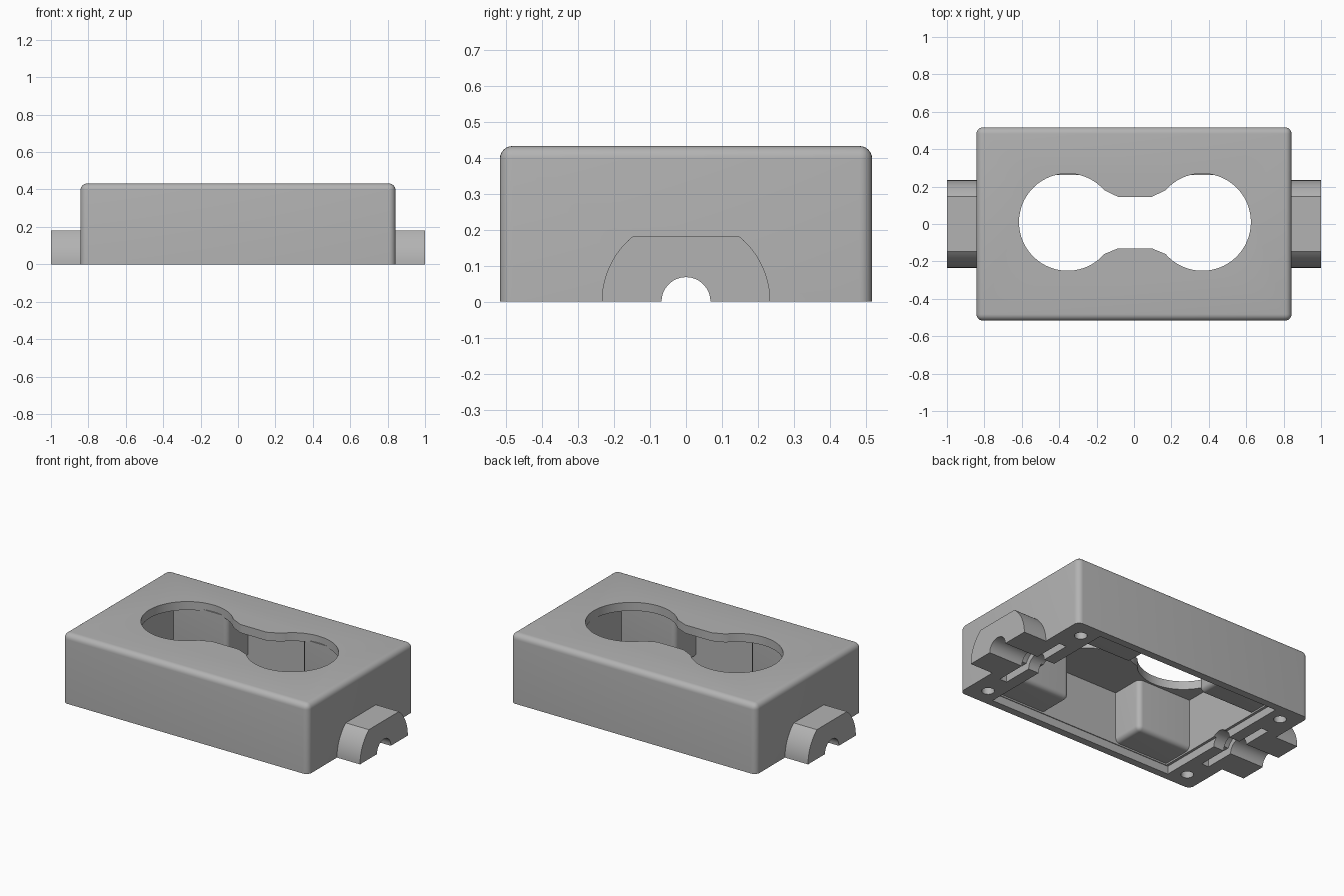
import bpy, bmesh
from math import sin, cos, radians, pi

cube = bpy.data.objects.get("Cube")
if cube:
    bpy.data.objects.remove(cube, do_unlink=True)

grey = bpy.data.materials.new("plain grey")
grey.use_nodes = True
grey.diffuse_color = (0.45, 0.45, 0.45, 1)
grey.node_tree.nodes["Principled BSDF"].inputs["Base Color"].default_value = grey.diffuse_color


def finish(name, bm):
    bmesh.ops.recalc_face_normals(bm, faces=bm.faces)
    mesh = bpy.data.meshes.new(name)
    bm.to_mesh(mesh)
    bm.free()
    mesh.materials.append(grey)
    obj = bpy.data.objects.new(name, mesh)
    bpy.context.collection.objects.link(obj)
    return obj


def prism(name, outline, start, end, along="z", radius=0, keep=None):
    """Extrude an outline along z or x; round every edge that is not in the kept plane."""
    bm = bmesh.new()
    place = (lambda p, d: (p[0], p[1], d)) if along == "z" else (lambda p, d: (d, p[0], p[1]))
    face = bm.faces.new([bm.verts.new(place(p, start)) for p in outline])
    new = bmesh.ops.extrude_face_region(bm, geom=[face])["geom"]
    for v in new:
        if isinstance(v, bmesh.types.BMVert):
            v.co[2 if along == "z" else 0] = end
    bmesh.ops.recalc_face_normals(bm, faces=bm.faces)
    if radius:
        edges = [e for e in bm.edges if not all(abs(v.co.z - keep) < 1e-4 for v in e.verts)]
        bmesh.ops.bevel(bm, geom=edges, offset=radius, segments=6, profile=0.5, affect="EDGES")
    return finish(name, bm)


def rect(x0, x1, y0, y1):
    return [(x0, y0), (x1, y0), (x1, y1), (x0, y1)]


def arc(cx, cy, r, a0, a1, n):
    return [(cx + r * cos(radians(a0 + (a1 - a0) * i / n)),
             cy + r * sin(radians(a0 + (a1 - a0) * i / n))) for i in range(n + 1)]


def cut(target, cutters):
    for c in cutters:
        c.hide_render = True
        c.hide_viewport = False
        mod = target.modifiers.new("cut", "BOOLEAN")
        mod.operation, mod.solver, mod.object = "DIFFERENCE", "EXACT", c
        with bpy.context.temp_override(object=target, active_object=target):
            bpy.ops.object.modifier_apply(modifier=mod.name)


def smooth(obj):
    bpy.ops.object.select_all(action="DESELECT")
    obj.select_set(True)
    bpy.context.view_layer.objects.active = obj
    bpy.ops.object.shade_smooth_by_angle(angle=radians(25))


HALF_X, HALF_Y, HEIGHT, CEILING = 0.842, 0.517, 0.432, 0.38

# Housing with rounded top and corners
housing = prism("housing", rect(-HALF_X, HALF_X, -HALF_Y, HALF_Y), 0, HEIGHT, radius=0.035, keep=0)

# Twin round opening joined by a narrow bridge
opening = (arc(-0.355, 0.01, 0.26, 41, 319, 48) + [(-0.085, -0.13), (0.095, -0.13)]
           + arc(0.365, 0.01, 0.26, -139, 139, 48) + [(0.095, 0.145), (-0.085, 0.145)])
cutters = [
    prism("cavity_cutter", rect(-0.626, 0.626, -0.465, 0.465), -0.1, CEILING),
    prism("rim_cutter", rect(-0.642, 0.642, -0.47, 0.47), -0.1, 0.05),
    prism("opening_cutter", opening, 0.2, 0.6),
]

# Screw holes, clamp slots and cable channels at both ends
channels = []
for s in (-1, 1):
    for t in (-1, 1):
        cutters.append(prism("screw_cutter", arc(s * 0.73, t * 0.405, 0.036, 0, 345, 23), -0.1, 0.25))
    cutters.append(prism("slot_cutter", rect(s * 0.74 - 0.025, s * 0.74 + 0.025, -0.26, 0.26), -0.1, 0.045))
    cutters.append(prism("saddle_cutter", arc(0, 0, 0.1, 0, 350, 35),
                         s * 0.74 - 0.025, s * 0.74 + 0.025, "x"))
    channel = prism("channel_cutter", arc(0, 0, 0.068, 0, 350, 35), s * 0.55, s * 1.1, "x")
    cutters.append(channel)
    channels.append(channel)
cut(housing, cutters)
smooth(housing)

# Cable collars: flat-topped half rounds
for s, side, channel in ((-1, "right", channels[0]), (1, "left", channels[1])):
    profile = arc(0, 0, 0.234, 0, 51, 12) + arc(0, 0, 0.234, 129, 180, 12)
    collar = prism(side + "_cable_collar", profile, s * 0.838, s, "x")
    cut(collar, [channel])
    smooth(collar)

# Corner blocks hanging from the ceiling inside the cavity
for s, side in ((-1, "right"), (1, "left")):
    for t, end in ((-1, "front"), (1, "back")):
        xs = sorted((s * 0.256, s * 0.70))
        ys = sorted((t * 0.262, t * 0.50))
        block = prism(f"{end}_{side}_inner_block", rect(*xs, *ys), 0.06, CEILING + 0.01,
                      radius=0.03, keep=CEILING + 0.01)
        # Trim the part buried in the walls
        cut(block, [prism("block_trim", rect(*sorted((s * 0.63, s * 0.9)), -0.6, 0.6), -0.1, 0.6),
                    prism("block_trim", rect(-0.9, 0.9, *sorted((t * 0.468, t * 0.7))), -0.1, 0.6)])
        smooth(block)

# Remove the helpers
for obj in list(bpy.data.objects):
    if "_cutter" in obj.name or "block_trim" in obj.name:
        bpy.data.objects.remove(obj, do_unlink=True)
